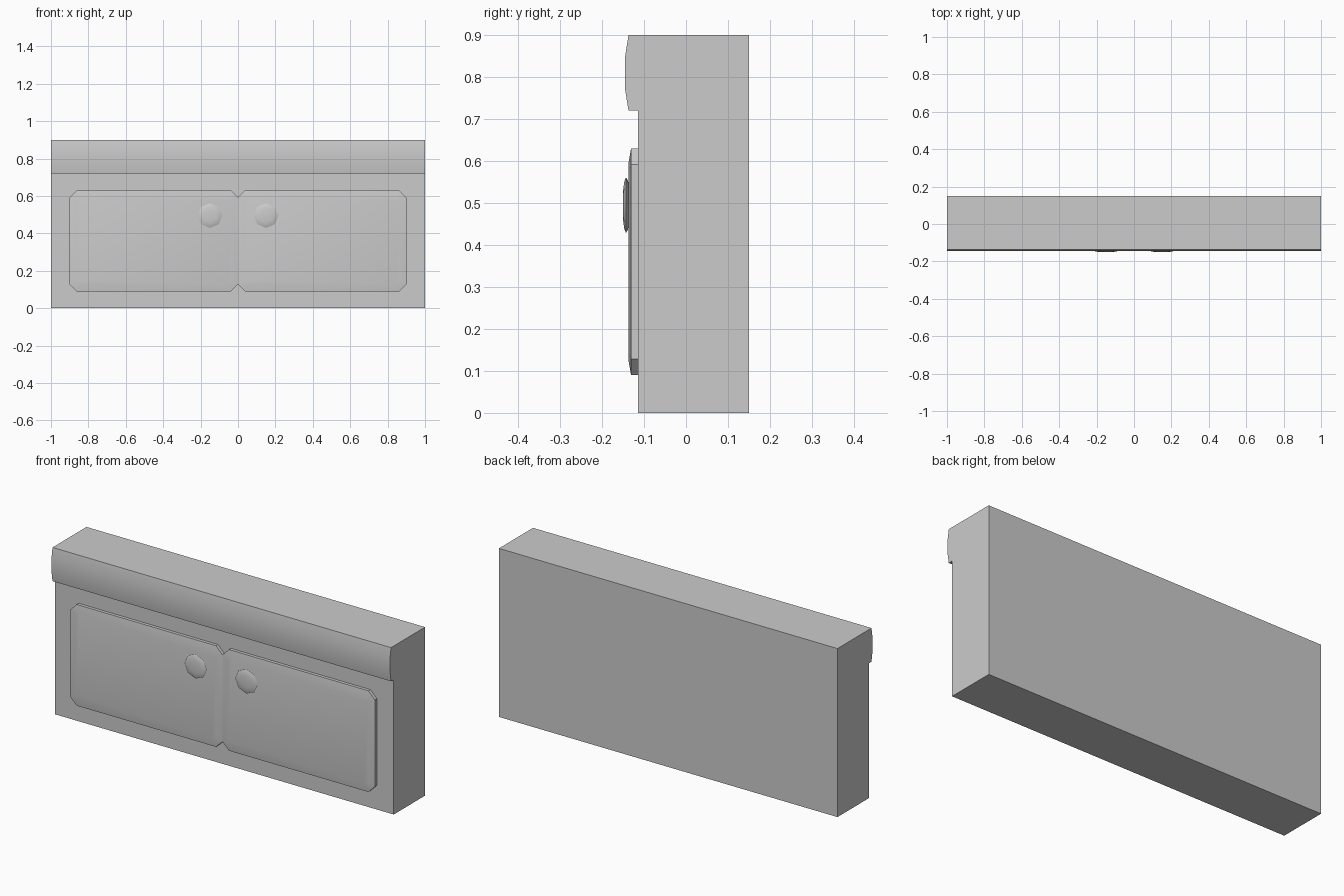
import bpy
import bmesh
from math import radians, cos, sin, pi

cube = bpy.data.objects.get("Cube")
if cube:
    bpy.data.objects.remove(cube, do_unlink=True)

# Single flat grey
grey = bpy.data.materials.new("grey")
grey.use_nodes = True
COLOUR = (0.6, 0.6, 0.6, 1)
grey.diffuse_color = COLOUR
grey.node_tree.nodes["Principled BSDF"].inputs["Base Color"].default_value = COLOUR


def loft(name, rings, cap_start=True):
    """Skin a list of equal-length point rings, cap the ends, shade by angle."""
    bm = bmesh.new()
    loops = [[bm.verts.new(p) for p in ring] for ring in rings]
    n = len(loops[0])
    for a, b in zip(loops, loops[1:]):
        for i in range(n):
            j = (i + 1) % n
            bm.faces.new((a[i], a[j], b[j], b[i]))
    if cap_start:
        bm.faces.new(loops[0])
    bm.faces.new(loops[-1])
    bmesh.ops.recalc_face_normals(bm, faces=bm.faces)
    mesh = bpy.data.meshes.new(name)
    bm.to_mesh(mesh)
    bm.free()
    mesh.materials.append(grey)
    obj = bpy.data.objects.new(name, mesh)
    bpy.context.collection.objects.link(obj)
    bpy.ops.object.select_all(action='DESELECT')
    obj.select_set(True)
    bpy.context.view_layer.objects.active = obj
    bpy.ops.object.shade_smooth_by_angle(angle=radians(35))
    return obj


def panel_ring(x0, x1, z0, z1, cut, y):
    """Rectangle with clipped corners in the xz plane."""
    return [(x0 + cut, y, z0), (x1 - cut, y, z0), (x1, y, z0 + cut), (x1, y, z1 - cut),
            (x1 - cut, y, z1), (x0 + cut, y, z1), (x0, y, z1 - cut), (x0, y, z0 + cut)]


def disc_ring(x, y, z, r, side, sides=8):
    return [(x + side * r * cos(2 * pi * i / sides), y, z + r * sin(2 * pi * i / sides))
            for i in range(sides)]


# Cabinet body with the bulging counter edge, extruded along x
profile = [(0.15, 0), (-0.114, 0), (-0.114, 0.72), (-0.137, 0.72), (-0.145, 0.77),
           (-0.145, 0.85), (-0.137, 0.9), (0.15, 0.9)]
loft("cabinet_body", [[(x, y, z) for y, z in profile] for x in (-1, 1)])

# Doors and knobs, mirrored about the middle
for side, label in ((1, "left"), (-1, "right")):
    x0, x1 = sorted((0, 0.9 * side))
    rings = [panel_ring(x0, x1, 0.09, 0.63, 0.038, y) for y in (-0.11, -0.131)]
    rings.append(panel_ring(x0 + 0.035, x1 - 0.035, 0.125, 0.595, 0.025, -0.137))
    loft(label + "_door", rings)

    knob = [(-0.135, 0.045), (-0.139, 0.06), (-0.143, 0.066), (-0.147, 0.056), (-0.15, 0.035)]
    loft(label + "_knob", [disc_ring(0.15 * side, y, 0.495, r, side) for y, r in knob])
